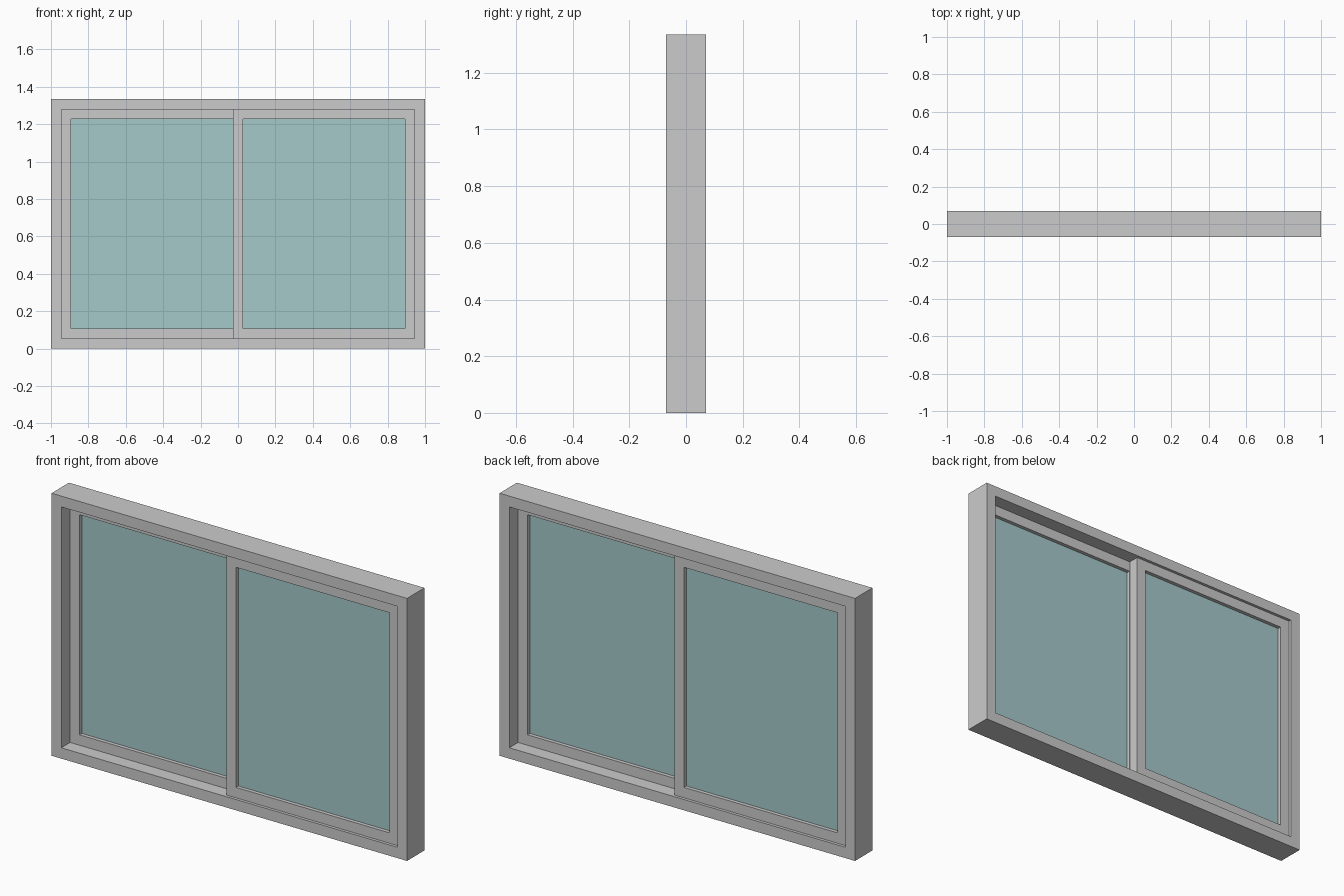
import bpy
import bmesh

cube = bpy.data.objects.get("Cube")
if cube:
    bpy.data.objects.remove(cube, do_unlink=True)


def make_material(name, rgb):
    mat = bpy.data.materials.new(name)
    mat.use_nodes = True
    color = (*rgb, 1.0)
    mat.diffuse_color = color
    mat.node_tree.nodes["Principled BSDF"].inputs["Base Color"].default_value = color
    return mat


grey = make_material("light grey frame", (0.60, 0.60, 0.60))
blue = make_material("pale blue glass", (0.38, 0.59, 0.60))


def add_object(name, bm, mat):
    bmesh.ops.recalc_face_normals(bm, faces=bm.faces)
    mesh = bpy.data.meshes.new(name)
    bm.to_mesh(mesh)
    bm.free()
    mesh.materials.append(mat)
    obj = bpy.data.objects.new(name, mesh)
    bpy.context.collection.objects.link(obj)


def corners(x0, x1, z0, z1):
    return [(x0, z0), (x1, z0), (x1, z1), (x0, z1)]


def ring(name, x0, x1, z0, z1, width, y0, y1, mat):
    """Rectangular border with mitred corners, y0 to y1 deep."""
    bm = bmesh.new()
    outer = corners(x0, x1, z0, z1)
    inner = corners(x0 + width, x1 - width, z0 + width, z1 - width)
    # Sweep the four-point section around the rectangle
    loops = [[bm.verts.new((x, y, z)) for x, z in rect]
             for rect, y in ((outer, y0), (outer, y1), (inner, y1), (inner, y0))]
    for a, b in zip(loops, loops[1:] + loops[:1]):
        for i in range(4):
            j = (i + 1) % 4
            bm.faces.new((a[i], a[j], b[j], b[i]))
    add_object(name, bm, mat)


def box(name, x0, x1, z0, z1, y0, y1, mat):
    bm = bmesh.new()
    bmesh.ops.create_cube(bm, size=1)
    bmesh.ops.scale(bm, vec=(x1 - x0, y1 - y0, z1 - z0), verts=bm.verts)
    bmesh.ops.translate(bm, vec=((x0 + x1) / 2, (y0 + y1) / 2, (z0 + z1) / 2), verts=bm.verts)
    add_object(name, bm, mat)


HEIGHT, DEPTH = 1.335, 0.07
BORDER, STILE = 0.055, 0.053
OPEN_X, OPEN_Z0, OPEN_Z1 = 1 - BORDER, BORDER, HEIGHT - BORDER
OVERLAP = 0.026

# Outer frame
ring("outer_frame", -1, 1, 0, HEIGHT, BORDER, -DEPTH, DEPTH, grey)

# Two sliding sashes: the left one (+x) in the front track, the other behind
for side, x0, x1, y in (("left", -OVERLAP, OPEN_X, -0.028),
                        ("right", -OPEN_X, OVERLAP, 0.028)):
    ring(side + "_sash", x0, x1, OPEN_Z0, OPEN_Z1, STILE, y - 0.027, y + 0.027, grey)
    inset = STILE - 0.005
    box(side + "_glass", x0 + inset, x1 - inset, OPEN_Z0 + inset, OPEN_Z1 - inset,
        y - 0.008, y + 0.008, blue)
